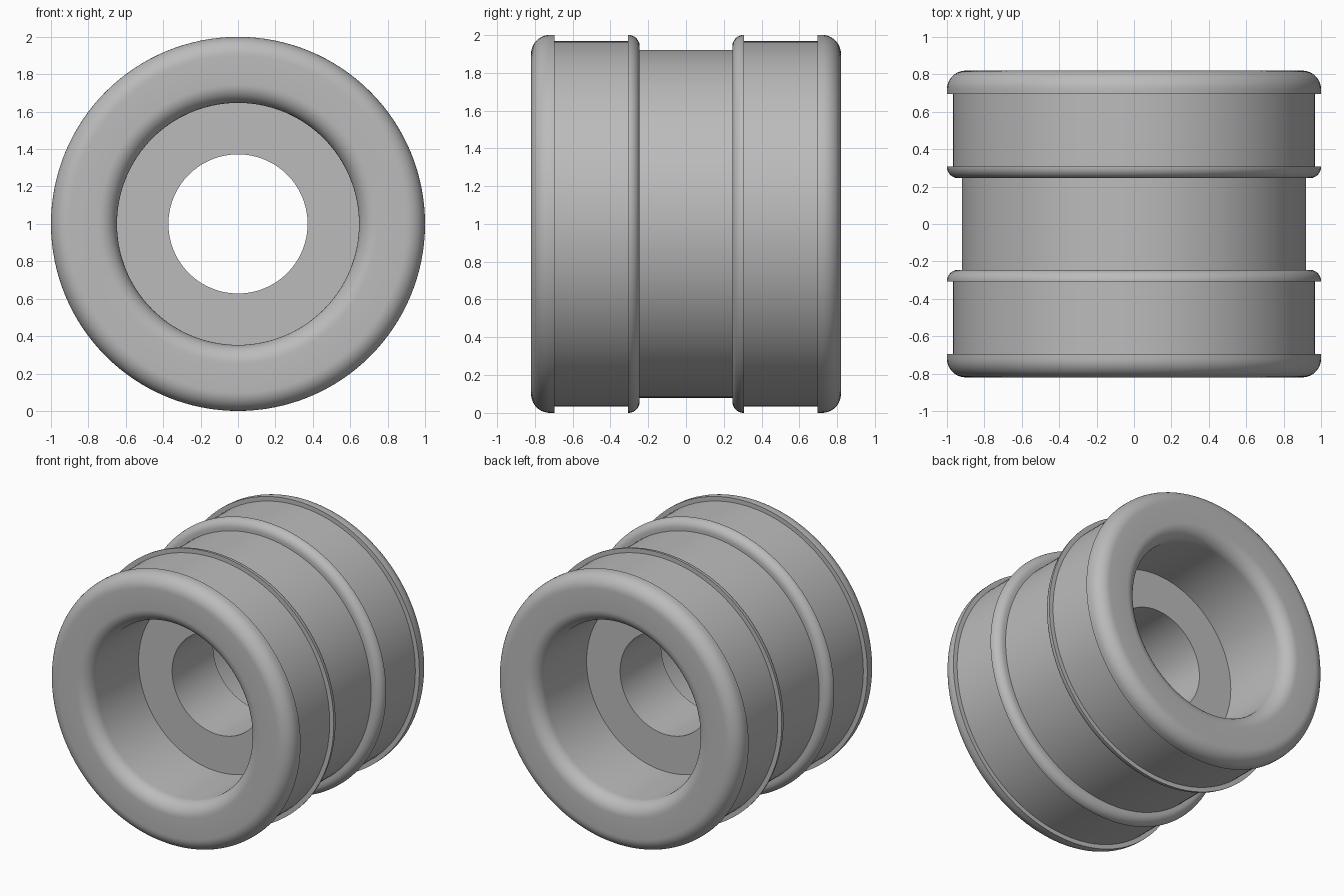
import bpy, bmesh, math
from mathutils import Matrix, Vector

cube = bpy.data.objects.get("Cube")
if cube:
    bpy.data.objects.remove(cube, do_unlink=True)

SEGMENTS = 128

grey = bpy.data.materials.new("plain_grey")
grey.use_nodes = True
colour = (0.5, 0.5, 0.5, 1)
grey.diffuse_color = colour
grey.node_tree.nodes["Principled BSDF"].inputs["Base Color"].default_value = colour


def fillet(radius, y, size, start, end, steps=10):
    """Arc of (radius, y) points around a centre, angles in degrees."""
    angles = [math.radians(start + (end - start) * i / steps) for i in range(steps + 1)]
    return [(radius + size * math.cos(a), y + size * math.sin(a)) for a in angles]


# Half profile from the bore outwards, as (radius, distance from the middle)
half = [(0.372, 0.24)]                       # web shoulder
half += [(0.647, 0.24)]                      # counterbore floor
half += fillet(0.747, 0.72, 0.1, 180, 90)    # inner lip of the rim
half += fillet(0.9, 0.72, 0.1, 90, 0)        # outer lip of the rim
half += [(1.0, 0.695), (0.967, 0.695)]       # step down to the band
half += [(0.967, 0.307), (1.0, 0.307)]       # step up to the flange
half += fillet(0.94, 0.305, 0.06, 0, -90)    # rounded flange edge
half += [(0.92, 0.245)]                      # middle barrel

# Mirror the half profile to close the loop
profile = half + [(r, -y) for r, y in reversed(half)]

# Revolve around the y axis
bm = bmesh.new()
rings = []
for i in range(SEGMENTS):
    turn = Matrix.Rotation(2 * math.pi * i / SEGMENTS, 3, 'Y')
    rings.append([bm.verts.new(turn @ Vector((r, y, 0)) + Vector((0, 0, 1)))
                  for r, y in profile])
for i in range(SEGMENTS):
    a, b = rings[i], rings[(i + 1) % SEGMENTS]
    for j in range(len(profile)):
        k = (j + 1) % len(profile)
        bm.faces.new((a[j], a[k], b[k], b[j]))
bmesh.ops.recalc_face_normals(bm, faces=bm.faces)

mesh = bpy.data.meshes.new("flanged_roller")
bm.to_mesh(mesh)
bm.free()
mesh.materials.append(grey)
roller = bpy.data.objects.new("flanged_roller", mesh)
bpy.context.collection.objects.link(roller)

# Smooth the curved faces, keep the steps sharp
bpy.ops.object.select_all(action='DESELECT')
roller.select_set(True)
bpy.context.view_layer.objects.active = roller
bpy.ops.object.shade_smooth_by_angle(angle=math.radians(30))
